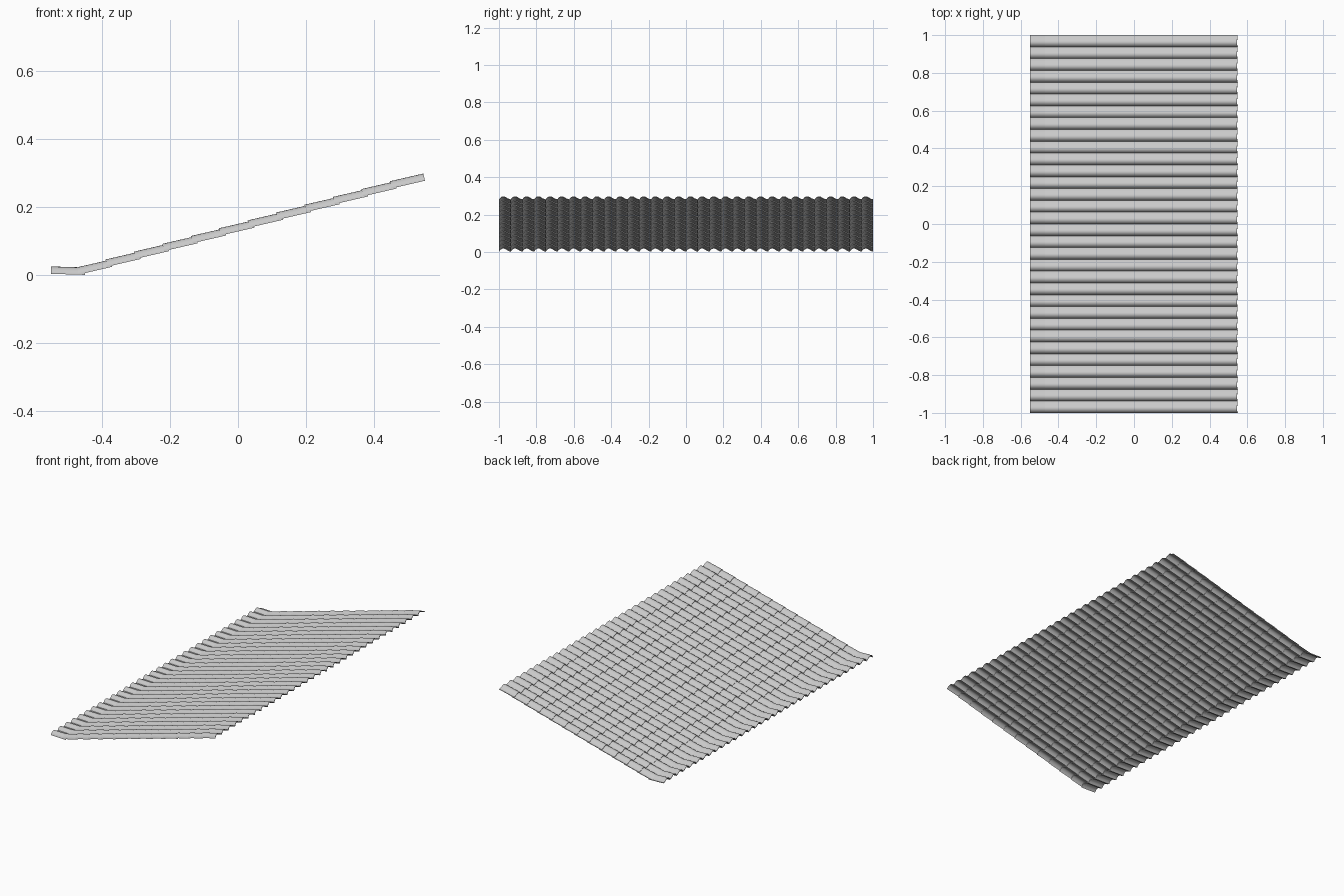
import bpy
import bmesh
import math

cube = bpy.data.objects.get("Cube")
if cube:
    bpy.data.objects.remove(cube, do_unlink=True)

COLUMNS = 32
PITCH = 2 / COLUMNS          # width of one tile along y
THICK = 0.0036
TILT = math.atan(0.23)       # tilt of each sloping tile
ROWS = 12
STEP_X, STEP_Z = 0.0836, 0.023

# Pale grey clay
grey = bpy.data.materials.new("tile_grey")
grey.use_nodes = True
colour = (0.58, 0.58, 0.58, 1)
grey.diffuse_color = colour
grey.node_tree.nodes["Principled BSDF"].inputs["Base Color"].default_value = colour

# Pantile cross-section: steep flank, round crest, gentle fall to the next tile
PROFILE = [(0, 0), (0.08, 0.008), (0.17, 0.0135), (0.28, 0.017), (0.4, 0.018),
           (0.52, 0.016), (0.64, 0.0115), (0.76, 0.0065), (0.88, 0.0035), (1, 0.0025)]


def tile_mesh(name, length):
    """One curved tile with its low end at x = 0, running towards +x."""
    under = [(u * PITCH, z) for u, z in PROFILE]
    outline = under + [(y, z + THICK) for y, z in reversed(under)]
    bm = bmesh.new()
    ends = [[bm.verts.new((x, y, z)) for y, z in outline] for x in (0, length)]
    n, m = len(outline), len(under)
    for i in range(n):
        j = (i + 1) % n
        bm.faces.new((ends[0][i], ends[0][j], ends[1][j], ends[1][i]))
    # End caps as strips between underside and top
    for ring in ends:
        for i in range(m - 1):
            bm.faces.new((ring[i], ring[i + 1], ring[n - 2 - i], ring[n - 1 - i]))
    bmesh.ops.recalc_face_normals(bm, faces=bm.faces)
    for face in bm.faces:
        face.smooth = True
    mesh = bpy.data.meshes.new(name)
    bm.to_mesh(mesh)
    bm.free()
    mesh.set_sharp_from_angle(angle=math.radians(40))
    mesh.materials.append(grey)
    return mesh


def tile_row(name, mesh, x, z, tilt):
    """A full course of tiles, repeated along y."""
    row = bpy.data.objects.new(name, mesh)
    bpy.context.collection.objects.link(row)
    row.location = (x, -1, z)
    row.rotation_euler.y = -tilt
    array = row.modifiers.new("columns", 'ARRAY')
    array.count = COLUMNS
    array.use_relative_offset = False
    array.use_constant_offset = True
    array.constant_offset_displace = (0, PITCH, 0)


# Nearly flat course at the eave
tile_row("eave_row", tile_mesh("eave_tile", 0.1), -0.55, 0.003, -0.03)

# Overlapping courses climbing the slope
slope_tile = tile_mesh("slope_tile", 0.1013)
for k in range(ROWS):
    tile_row(f"slope_row_{k + 1}", slope_tile,
             -0.4686 + STEP_X * k, 0.001 + STEP_Z * k, TILT)
